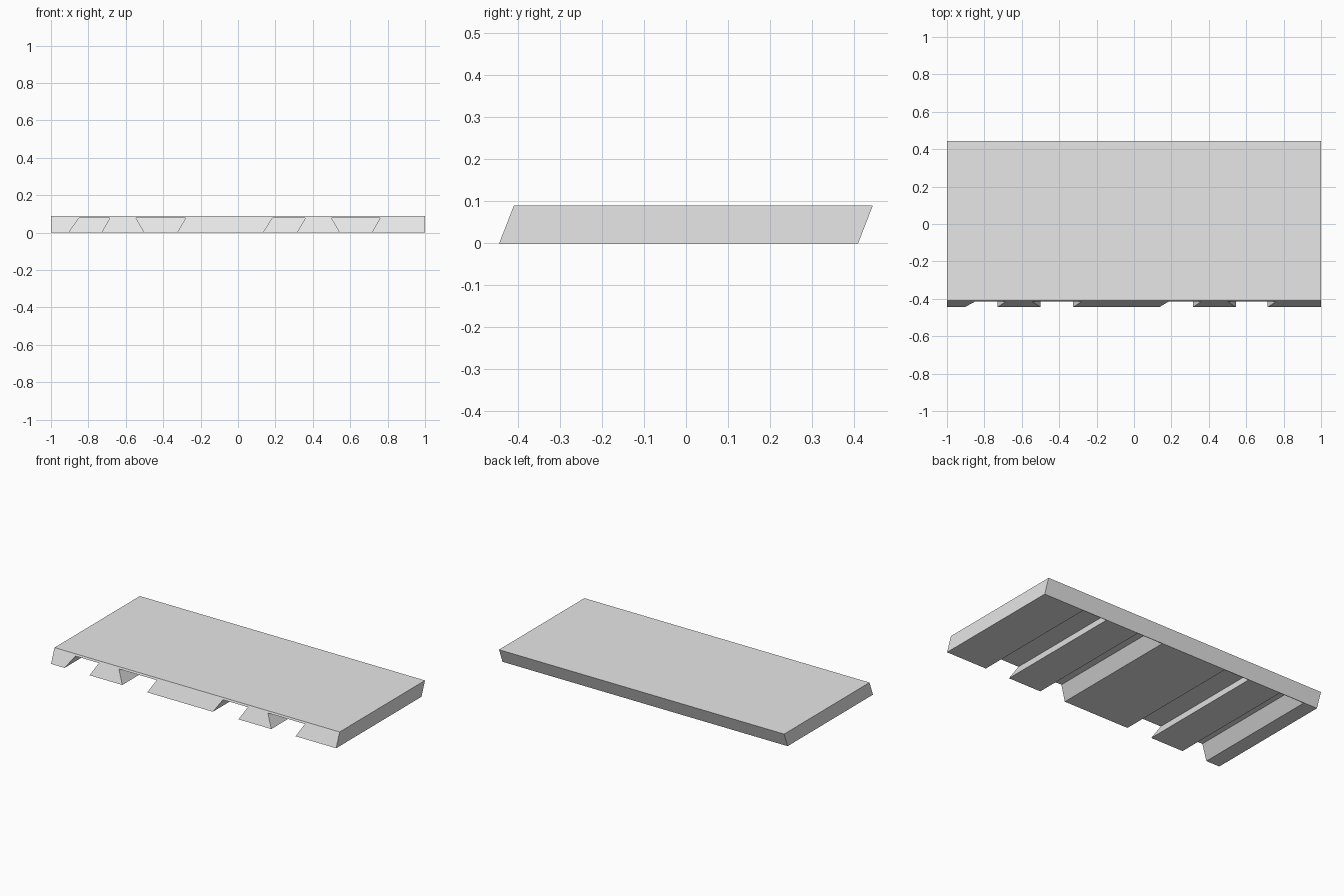
import bpy
import bmesh

HEIGHT = 0.09
LEAN = 0.035 / HEIGHT      # backward lean of the front and back faces
GROOVE_TOP = 0.078
FRONT, WALL, BACK = -0.445, 0.406, 0.41

# Remove the default cube
cube = bpy.data.objects.get("Cube")
if cube:
    bpy.data.objects.remove(cube, do_unlink=True)

grey = bpy.data.materials.new("light_grey")
grey.use_nodes = True
colour = (0.8, 0.8, 0.8, 1)
grey.diffuse_color = colour
grey.node_tree.nodes["Principled BSDF"].inputs["Base Color"].default_value = colour


def leaning_prism(name, profile, y_front, y_back):
    """Extrude an x-z profile along y, sheared so that it leans back."""
    bm = bmesh.new()
    face = bm.faces.new([bm.verts.new((x, y_front + z * LEAN, z)) for x, z in profile])
    result = bmesh.ops.extrude_face_region(bm, geom=[face], use_keep_orig=True)
    moved = [v for v in result["geom"] if isinstance(v, bmesh.types.BMVert)]
    bmesh.ops.translate(bm, verts=moved, vec=(0, y_back - y_front, 0))
    bmesh.ops.recalc_face_normals(bm, faces=bm.faces)
    mesh = bpy.data.meshes.new(name)
    bm.to_mesh(mesh)
    bm.free()
    mesh.materials.append(grey)
    obj = bpy.data.objects.new(name, mesh)
    bpy.context.collection.objects.link(obj)
    return obj


# Grooves under the slab: bottom left, top left, top right, bottom right
grooves = [
    (-0.905, -0.85, -0.685, -0.73),
    (-0.50, -0.545, -0.28, -0.325),
    (0.135, 0.185, 0.36, 0.315),
    (0.545, 0.50, 0.76, 0.715),
]

# Slab with the grooves in its underside
outline = [(-1, HEIGHT), (-1, 0)]
for a, b, c, d in grooves:
    outline += [(a, 0), (b, GROOVE_TOP), (c, GROOVE_TOP), (d, 0)]
outline += [(1, 0), (1, HEIGHT)]
leaning_prism("grooved_slab", outline, FRONT, WALL)

# Thin wall closing the grooves at the back
leaning_prism("back_wall", [(-1, HEIGHT), (-1, 0), (1, 0), (1, HEIGHT)], WALL, BACK)
